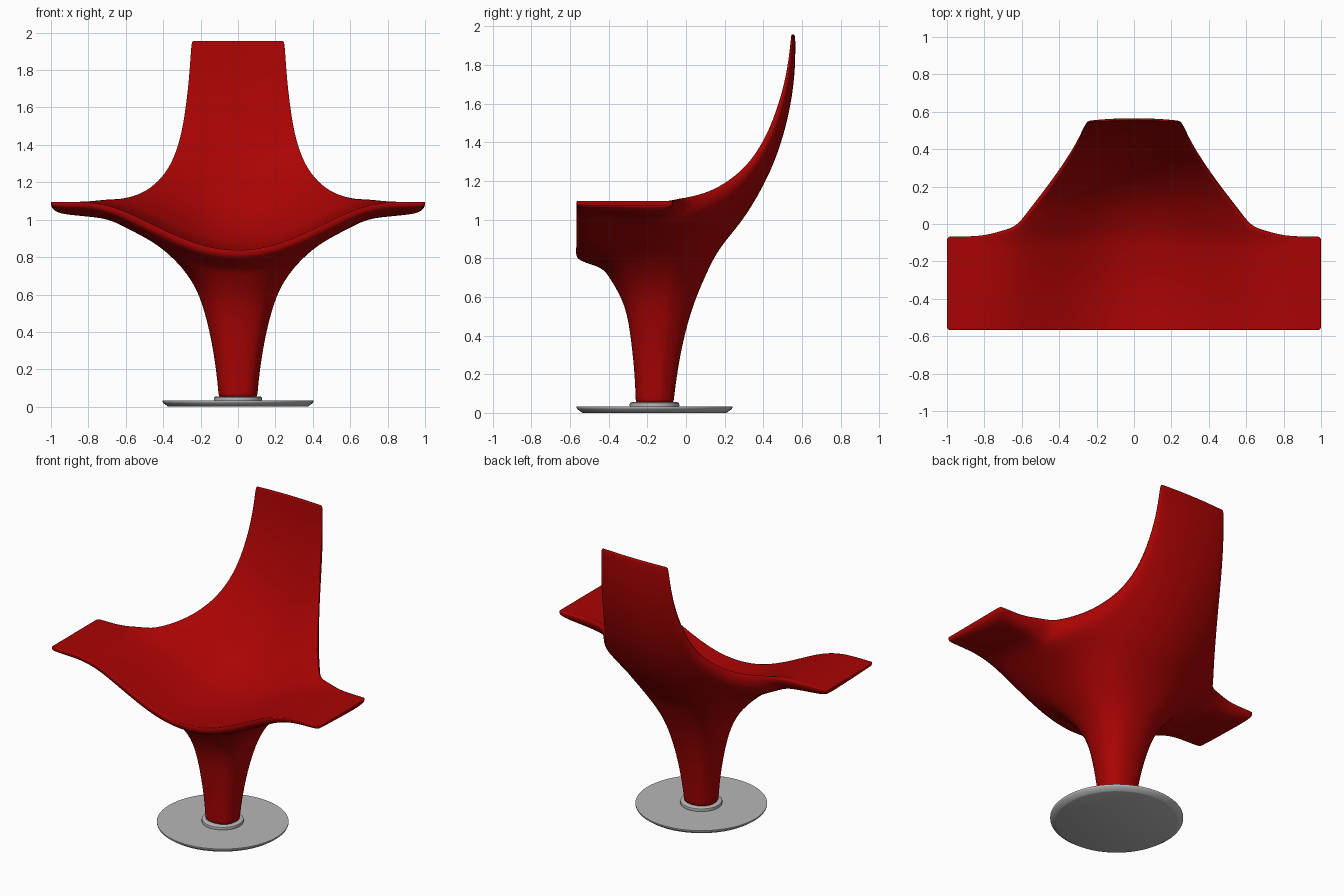
import bpy, bmesh
from math import sin, cos, atan2, exp, copysign, pi

cube = bpy.data.objects.get("Cube")
if cube:
    bpy.data.objects.remove(cube)


def material(name, r, g, b):
    m = bpy.data.materials.new(name)
    m.use_nodes = True
    m.diffuse_color = (r, g, b, 1)
    m.node_tree.nodes["Principled BSDF"].inputs["Base Color"].default_value = (r, g, b, 1)
    return m


red = material("deep red", 0.40, 0.001, 0.001)
grey = material("metal grey", 0.47, 0.47, 0.47)


def make_object(name, bm, mat):
    bmesh.ops.recalc_face_normals(bm, faces=bm.faces[:])
    mesh = bpy.data.meshes.new(name)
    bm.to_mesh(mesh)
    bm.free()
    mesh.materials.append(mat)
    ob = bpy.data.objects.new(name, mesh)
    bpy.context.scene.collection.objects.link(ob)
    bpy.context.view_layer.objects.active = ob
    for o in bpy.context.selected_objects:
        o.select_set(False)
    ob.select_set(True)
    return ob


# Shell rows, front to top: rim x, y, z, blend width, centre y, z, thickness
JOIN = 0.62
ROWS = [
    (JOIN, -.567, 1.095, .82, -.567, .835, .05),
    (JOIN, -.54, 1.095, .82, -.54, .832, .055),
    (JOIN, -.43, 1.095, .81, -.43, .825, .075),
    (JOIN, -.30, 1.095, .79, -.30, .825, .09),
    (JOIN, -.18, 1.095, .76, -.18, .84, .10),
    (JOIN, -.10, 1.095, .73, -.10, .855, .10),
    (JOIN, -.067, 1.095, .70, -.04, .87, .105),
    (.525, .10, 1.135, .62, .10, .94, .115),
    (.445, .20, 1.185, .57, .22, 1.05, .097),
    (.37, .31, 1.27, .48, .34, 1.21, .073),
    (.315, .40, 1.40, .41, .42, 1.36, .06),
    (.285, .465, 1.55, .37, .485, 1.55, .05),
    (.262, .52, 1.74, .34, .53, 1.75, .035),
    (.251, .54, 1.91, .33, .548, 1.91, .018),
    (.247, .545, 1.957, .33, .553, 1.957, .012),
]
REAR = 6                                   # last row that runs out along the arms
INNER = [0, .2, .4, .6, .8, .93, 1]        # columns across seat and back
ARM = [.7, .8, .9, .97, 1.0]               # extra columns along each arm
HALF = len(INNER) - 1
LAST = HALF + len(ARM)


def ease(t):
    t = min(t, 1)
    return (t * t * (3 - 2 * t)) ** 1.15


def shell_point(i, j):
    xr, yr, zr, w, yc, zc, _ = ROWS[i]
    k = abs(j)
    x = INNER[k] * xr if k <= HALF else ARM[k - HALF - 1]
    b = ease(x / w)
    if i > REAR:
        b /= ease(xr / w)
    y = yc + (yr - yc) * b
    z = zc + (zr - zc) * b
    if i == REAR:                          # rounded inner corner behind the arm
        bump = exp(-((x - JOIN) / .11) ** 2)
        y += .05 * bump
        z += .025 * bump
    return copysign(x, j), y, z


bm = bmesh.new()
crease = bm.edges.layers.float.new("crease_edge")
top = {}
for i in range(len(ROWS)):
    reach = LAST if i <= REAR else HALF
    for j in range(-reach, reach + 1):
        top[i, j] = bm.verts.new(shell_point(i, j))
cells = []
for (i, j) in top:
    keys = [(i, j), (i, j + 1), (i + 1, j + 1), (i + 1, j)]
    if all(k in top for k in keys):
        cells.append(keys)
        bm.faces.new([top[k] for k in keys])
bm.normal_update()
rim = [e for e in bm.edges if e.is_boundary]
rim_verts = {v for e in rim for v in e.verts}

# Crisp upper edge around the shell
for e in rim:
    e[crease] = .6

# Underside: offset along the normals, thin at the rim
under, twin = {}, {}
for (i, j), v in top.items():
    reach = LAST if i <= REAR else HALF
    thick = ROWS[i][6] * (1 - .55 * (abs(j) / reach) ** 3)
    if v in rim_verts:
        thick = min(thick, .028)
    under[i, j] = twin[v] = bm.verts.new(v.co - v.normal * thick)
R0, R1, C = 2, 7, 3                        # opening where the stem grows out
for keys in cells:
    i, j = keys[0]
    if not (R0 <= i < R1 and -C <= j < C):
        bm.faces.new([under[k] for k in reversed(keys)])
for e in rim:
    a, b = e.verts
    bm.faces.new((a, b, twin[b], twin[a]))

# Stem: rings from the opening down (z, half width, front y, back y)
loop = [under[R0, j] for j in range(-C, C)] + [under[i, C] for i in range(R0, R1)]
loop += [under[R1, j] for j in range(C, -C, -1)] + [under[i, -C] for i in range(R1, R0, -1)]
mid = sum(v.co.y for v in loop) / len(loop)
angles = [atan2((v.co.y - mid) / .29, v.co.x / .36) for v in loop]


def squarish(c):
    return copysign(abs(c) ** .88, c)


n = len(loop)
for z, hx, y0, y1 in [(.70, .258, -.40, .10), (.56, .193, -.313, .038), (.37, .145, -.285, -.015),
                      (.20, .118, -.267, -.045), (.07, .105, -.262, -.062), (.04, .104, -.262, -.062)]:
    ring = [bm.verts.new((hx * squarish(cos(a)), (y0 + y1) / 2 + (y1 - y0) / 2 * squarish(sin(a)), z))
            for a in angles]
    for k in range(n):
        m = (k + 1) % n
        bm.faces.new((ring[k], ring[m], loop[m], loop[k]))
    loop = ring
bm.faces.new(loop)

shell = make_object("seat_shell_and_stem", bm, red)
sub = shell.modifiers.new("smooth", "SUBSURF")
sub.levels = sub.render_levels = 2
bpy.ops.object.shade_smooth()


# Turned metal parts
def turned(name, profile, mat, y, sides=64):
    b = bmesh.new()
    rings = [[b.verts.new((r * cos(2 * pi * k / sides), y + r * sin(2 * pi * k / sides), z))
              for k in range(sides)] for r, z in profile]
    for lo, hi in zip(rings, rings[1:]):
        for k in range(sides):
            m = (k + 1) % sides
            b.faces.new((lo[k], lo[m], hi[m], hi[k]))
    b.faces.new(rings[0])
    b.faces.new(rings[-1])
    make_object(name, b, mat)
    bpy.ops.object.shade_smooth_by_angle(angle=.6)


turned("base_disc", [(.37, 0), (.375, .002), (.40, .02), (.403, .026), (.403, .032)], grey, -.163)
turned("collar", [(.127, .03), (.129, .04), (.127, .05), (.118, .056), (.105, .056)], grey, -.163)
